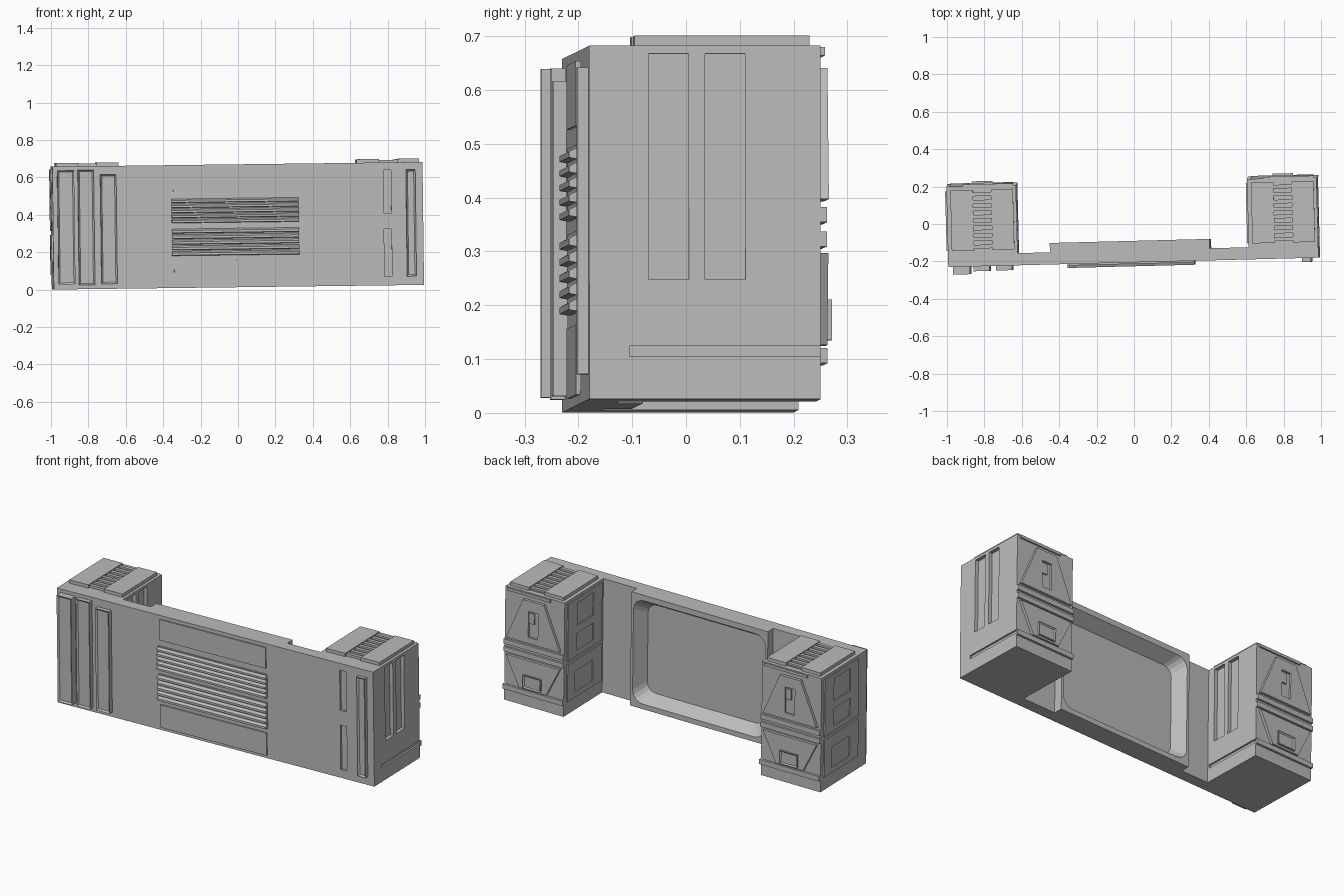
import bpy, bmesh, math
from mathutils import Matrix, Vector

cube = bpy.data.objects.get("Cube")
if cube:
    bpy.data.objects.remove(cube, do_unlink=True)

grey = bpy.data.materials.new("plain grey")
grey.use_nodes = True
grey.diffuse_color = (0.5, 0.5, 0.5, 1)
bsdf = next(n for n in grey.node_tree.nodes if n.type == 'BSDF_PRINCIPLED')
bsdf.inputs["Base Color"].default_value = (0.5, 0.5, 0.5, 1)
bsdf.inputs["Roughness"].default_value = 0.8

parts = []
Z0, Z1 = 0.013, 0.67          # bottom and top of the shell
FRONT, WALL, BACK = -0.205, -0.14, 0.225


def finish(name, bm):
    bmesh.ops.recalc_face_normals(bm, faces=bm.faces)
    me = bpy.data.meshes.new(name)
    bm.to_mesh(me)
    bm.free()
    me.materials.append(grey)
    ob = bpy.data.objects.new(name, me)
    bpy.context.collection.objects.link(ob)
    parts.append(ob)
    return ob


def loft(name, lower, upper):
    """Closed solid between two matching outlines."""
    bm = bmesh.new()
    a = [bm.verts.new(p) for p in lower]
    b = [bm.verts.new(p) for p in upper]
    n = len(a)
    bm.faces.new(a)
    bm.faces.new(b)
    for i in range(n):
        j = (i + 1) % n
        bm.faces.new((a[i], a[j], b[j], b[i]))
    return finish(name, bm)


def box(name, x, y, z, face=None, inset=0.012, depth=0.008):
    """Box from ranges; optionally sink a panel into the face looking along `face`."""
    bm = bmesh.new()
    bmesh.ops.create_cube(bm, size=1)
    for v in bm.verts:
        v.co = [r[0] if c < 0 else r[1] for c, r in zip(v.co, (x, y, z))]
    if face:
        bm.normal_update()
        f = max(bm.faces, key=lambda q: q.normal.dot(Vector(face)))
        bmesh.ops.inset_region(bm, faces=[f], thickness=inset)
        bmesh.ops.translate(bm, verts=f.verts, vec=Vector(face) * -depth)
    return finish(name, bm)


def cut(target, cutters):
    """Subtract cutters, bake the result and remove them."""
    for c in cutters:
        c.hide_render = True
        m = target.modifiers.new("cut", 'BOOLEAN')
        m.operation, m.solver, m.object = 'DIFFERENCE', 'EXACT', c
    bpy.context.view_layer.update()
    dg = bpy.context.evaluated_depsgraph_get()
    me = bpy.data.meshes.new_from_object(target.evaluated_get(dg))
    target.modifiers.clear()
    target.data = me
    for c in cutters:
        parts.remove(c)
        bpy.data.objects.remove(c, do_unlink=True)


def rounded(x, z, r, y, steps=4):
    pts = []
    for k, (cx, cz) in enumerate([(x[1]-r, z[1]-r), (x[0]+r, z[1]-r),
                                  (x[0]+r, z[0]+r), (x[1]-r, z[0]+r)]):
        for s in range(steps + 1):
            a = (k + s / steps) * math.pi / 2
            pts.append((cx + r * math.cos(a), y, cz + r * math.sin(a)))
    return pts


# Long wall with a stepped frame on its back
plan = [(-0.99, FRONT), (0.99, FRONT), (0.99, WALL), (0.41, WALL), (0.41, -0.09),
        (-0.445, -0.09), (-0.445, WALL), (-0.99, WALL)]
wall = loft("main_wall", [(x, y, Z0) for x, y in plan], [(x, y, Z1) for x, y in plan])
opening = loft("recess_cutter",
               rounded((-0.385, 0.35), (0.085, 0.595), 0.055, -0.16),
               rounded((-0.437, 0.402), (0.036, 0.644), 0.065, -0.08))
slots = [box("slot_cutter", (0.78, 0.82), (-0.25, FRONT + 0.012), z)
         for z in ((0.4, 0.63), (0.06, 0.315))]
cut(wall, [opening] + slots)

# Raised upright strips on the front
for i, (x0, x1, z0, z1, y) in enumerate([(-0.965, -0.875, 0.04, 0.65, -0.246),
                                         (-0.855, -0.77, 0.035, 0.65, -0.231),
                                         (-0.735, -0.65, 0.04, 0.625, -0.230),
                                         (0.9, 0.95, 0.06, 0.63, -0.226)]):
    box(f"front_strip_{i+1}", (x0, x1), (y, FRONT), (z0, z1), (0, -1, 0), 0.012, 0.008)

# Centre panels and louvred grilles
for i, z in enumerate([(0.03, 0.16), (0.53, 0.65)]):
    box(f"front_panel_{i+1}", (-0.345, 0.32), (-0.213, FRONT), z)
for g, (z0, z1) in enumerate([(0.185, 0.335), (0.36, 0.495)]):
    box(f"grille_back_{g+1}", (-0.355, 0.325), (-0.211, FRONT), (z0, z1))
    step = (z1 - z0) / 5
    for i in range(5):
        z = z0 + i * step
        sect = [(-0.21, z), (-0.226, z + step * 0.1),
                (-0.226, z + step * 0.5), (-0.21, z + step * 0.8)]
        loft(f"grille_{g+1}_slat_{i+1}", [(-0.355, y, q) for y, q in sect],
             [(0.325, y, q) for y, q in sect])


def back_plate(name, cx, z0, z1, w0, w1, y):
    """Trapezoid plate on a tower's back, half widths w0 below and w1 above."""
    out = [(cx - w0, z0), (cx + w0, z0), (cx + w1, z1), (cx - w1, z1)]
    return loft(name, [(px, BACK - 0.004, pz) for px, pz in out],
                [(px, y, pz) for px, pz in out])


# Two matching end towers
for side, cx in (("left", 0.804), ("right", -0.804)):
    h = 0.186
    x0, x1 = cx - h, cx + h
    tower = box(f"{side}_tower", (x0, x1), (WALL, BACK), (Z0, Z1))
    # Tall slots and low groove on the +x face
    cut(tower, [box("cutter", (x1 - 0.02, x1 + 0.1), y, (0.235, 0.655))
                for y in ((-0.095, -0.02), (0.01, 0.085))]
        + [box("cutter", (x1 - 0.01, x1 + 0.1), (-0.13, 0.3), (0.092, 0.112))])
    # Top plates with a ladder of ribs between
    for n, (a, b) in enumerate([(-0.165, -0.045), (0.052, 0.17)]):
        box(f"{side}_top_plate_{n+1}", (cx + a, cx + b), (-0.12, 0.205), (Z1, 0.689))
    box(f"{side}_top_bed", (cx - 0.045, cx + 0.052), (-0.11, 0.195), (Z1, 0.674))
    for n in range(8):
        y = -0.11 + n * 0.04
        box(f"{side}_top_rib_{n+1}", (cx - 0.045, cx + 0.052), (y, y + 0.02), (Z1, 0.684))
    # Back: lip, door plates, bars
    box(f"{side}_back_lip", (cx - 0.1, cx + 0.17), (BACK, 0.234), (0.652, 0.668))
    upper = back_plate(f"{side}_upper_back_plate", cx, 0.385, 0.63, 0.168, 0.065, 0.241)
    cut(upper, [box("cutter", (cx - 0.03, cx + 0.03), (0.23, 0.3), (0.42, 0.57))])
    box(f"{side}_latch", (cx - 0.005, cx + 0.028), (0.225, 0.238), (0.5, 0.56))
    lower = back_plate(f"{side}_lower_back_plate", cx, 0.115, 0.285, 0.085, 0.168, 0.24)
    box(f"{side}_lower_box", (cx - 0.055, cx + 0.055), (BACK, 0.25), (0.125, 0.2),
        (0, 1, 0), 0.01, 0.006)
    for n, z in enumerate((0.297, 0.342)):
        box(f"{side}_back_bar_{n+1}", (x0, x1), (BACK, 0.237), (z, z + 0.028))
    box(f"{side}_low_bar", (x0, x1 + 0.003), (BACK, 0.238), (0.08, 0.108))
    # -x face: two slabs with sunk windows
    slab = box(f"{side}_upper_slab", (x0 - 0.007, x0), (-0.12, 0.2), (0.325, 0.655))
    cut(slab, [box("cutter", (x0 - 0.1, x0 - 0.0005), (-0.04, 0.115), z)
               for z in ((0.5, 0.63), (0.355, 0.455))])
    slab = box(f"{side}_lower_slab", (x0 - 0.007, x0), (-0.12, 0.2), (0.09, 0.305))
    cut(slab, [box("cutter", (x0 - 0.1, x0 - 0.0005), (-0.04, 0.13), (0.12, 0.24))])

# Slight yaw and tilt of the whole piece
pose = Matrix.Rotation(math.radians(1.46), 4, 'Z') @ Matrix.Rotation(math.radians(-0.72), 4, 'Y')
for ob in parts:
    ob.data.transform(pose)
    ob.data.update()
